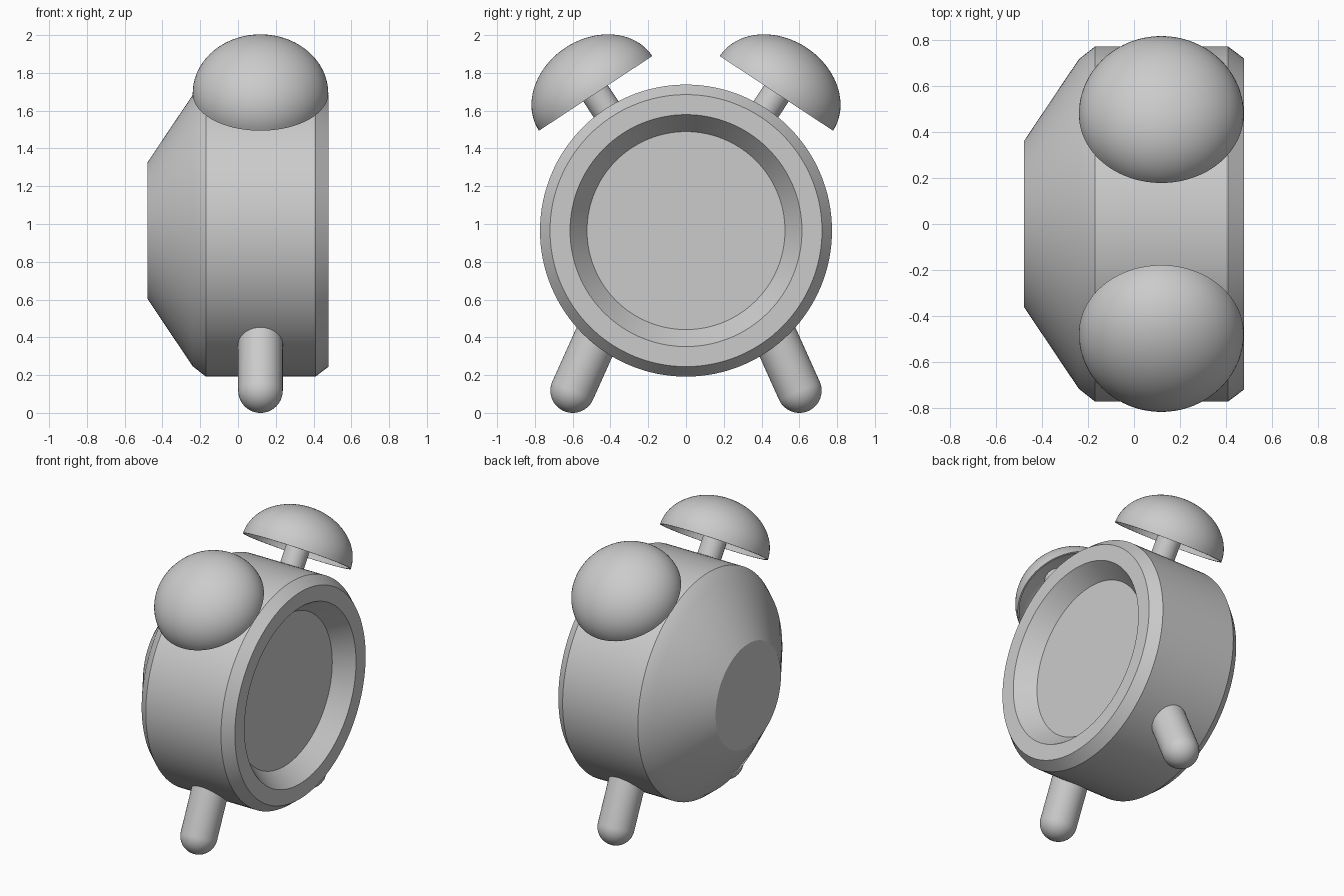
import bpy, bmesh, math
from mathutils import Vector

if "Cube" in bpy.data.objects:
    bpy.data.objects.remove(bpy.data.objects["Cube"])

grey = bpy.data.materials.new("plain grey")
grey.diffuse_color = (0.6, 0.6, 0.6, 1)
grey.use_nodes = True
grey.node_tree.nodes["Principled BSDF"].inputs["Base Color"].default_value = grey.diffuse_color

CX, CZ = 0.119, 0.965      # depth of bells and legs, height of the dial centre


def lathe(name, profile, origin, axis, segs=96):
    """Revolve (distance along axis, radius) points around an axis."""
    rot = Vector((0, 0, 1)).rotation_difference(Vector(axis))
    bm = bmesh.new()
    rings = []
    for d, r in profile:
        if r < 1e-5:
            rings.append([bm.verts.new((0, 0, d))])
        else:
            rings.append([bm.verts.new((r * math.cos(2 * math.pi * i / segs),
                                        r * math.sin(2 * math.pi * i / segs), d))
                          for i in range(segs)])
    for a, b in zip(rings, rings[1:]):
        for i in range(segs):
            j = (i + 1) % segs
            if len(a) == 1:
                bm.faces.new((a[0], b[j], b[i]))
            elif len(b) == 1:
                bm.faces.new((a[i], a[j], b[0]))
            else:
                bm.faces.new((a[i], a[j], b[j], b[i]))
    mesh = bpy.data.meshes.new(name)
    bm.to_mesh(mesh)
    bm.free()
    mesh.materials.append(grey)
    ob = bpy.data.objects.new(name, mesh)
    bpy.context.collection.objects.link(ob)
    ob.rotation_mode = 'QUATERNION'
    ob.rotation_quaternion = rot
    ob.location = origin
    bpy.ops.object.select_all(action='DESELECT')
    ob.select_set(True)
    bpy.context.view_layer.objects.active = ob
    bpy.ops.object.shade_smooth_by_angle(angle=math.radians(30))
    return ob


def arc(r, h, a0, a1, n, start=0.0):
    """Elliptic arc profile, angles in degrees from the rim to the pole."""
    pts = []
    for k in range(n + 1):
        t = math.radians(a0 + (a1 - a0) * k / n)
        pts.append((start + h * math.sin(t), r * math.cos(t)))
    return pts


# clock case: tapered back, drum, chamfered rim and recessed dial
lathe("clock_case", [(-0.48, 0), (-0.48, 0.36), (-0.24, 0.718), (-0.17, 0.773),
                     (0.41, 0.773), (0.48, 0.72), (0.48, 0.614),
                     (0.36, 0.524), (0.36, 0)], (0, 0, CZ), (1, 0, 0), 128)

for side, s in (("front", -1), ("back", 1)):
    # bell: flattened hollow dome with a thin wall
    out = Vector((0, s * 0.55, 0.835)).normalized()
    centre = Vector((CX, 0, CZ))
    dome = arc(0.348, 0.279, 90, 0, 20) + arc(0.359, 0.29, 0, 90, 20)
    lathe(side + "_bell", dome, centre + out * 0.87, out)
    # bell stem, running from the case to the top of the dome
    lathe(side + "_bell_stem", [(0.65, 0), (0.65, 0.078), (1.135, 0.078), (1.135, 0)],
          centre, out, 48)
    # leg: splayed rod with a round foot
    up = Vector((0, -s * 0.41, 0.912)).normalized()
    leg = arc(0.118, 0.118, -90, 0, 12) + [(0.5, 0.118), (0.5, 0)]
    lathe(side + "_leg", leg, (CX, s * 0.6, 0.118), up, 48)
